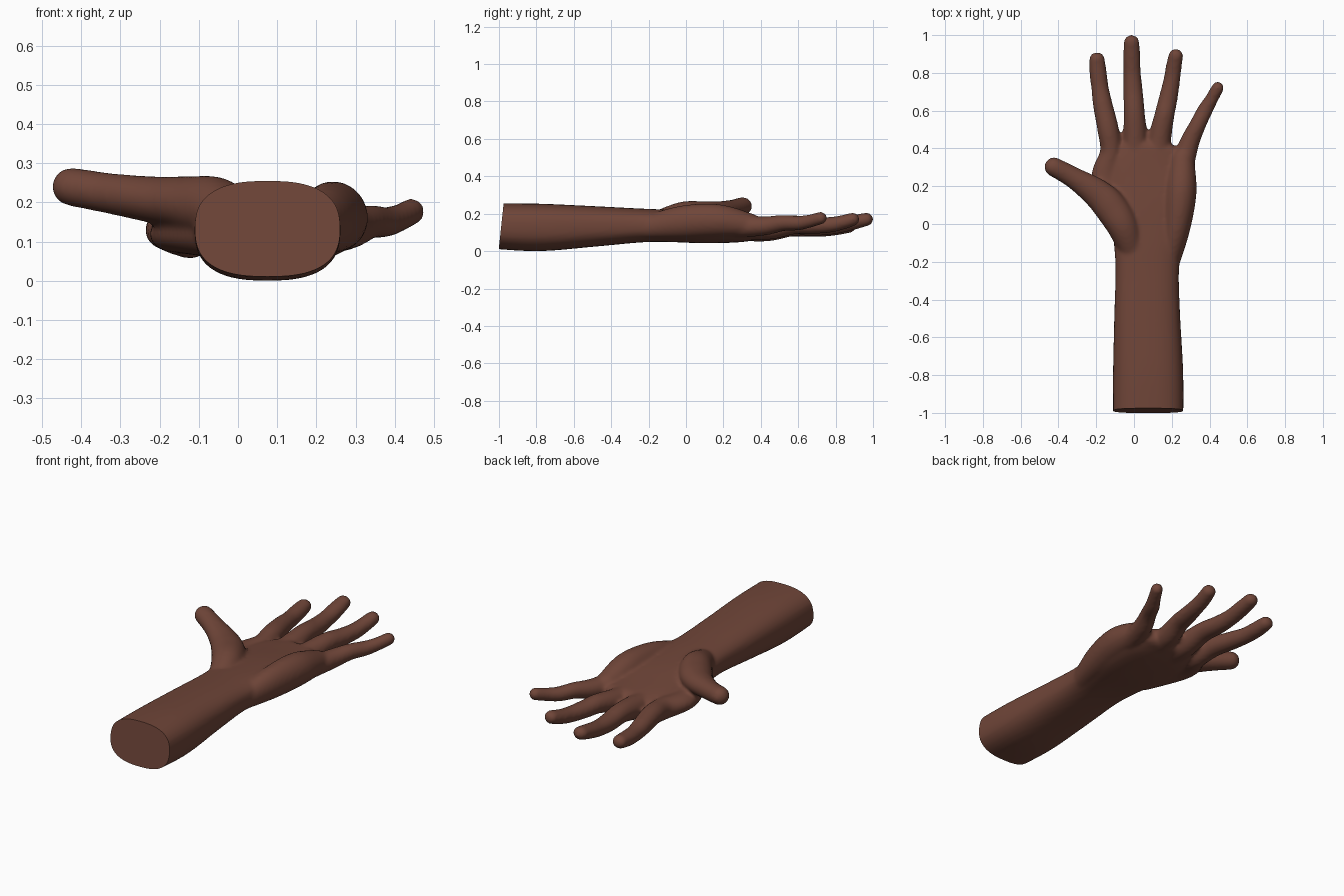
import bpy, bmesh, math
from mathutils import Vector

cube = bpy.data.objects.get("Cube")
if cube:
    bpy.data.objects.remove(cube, do_unlink=True)

skin = bpy.data.materials.new("brown skin")
skin.use_nodes = True
color = (0.16, 0.06, 0.04, 1)
skin.diffuse_color = color
skin.node_tree.nodes["Principled BSDF"].inputs["Base Color"].default_value = color

SIDES, STEPS = 32, 6
GROW = 0.003  # makes up for what smoothing shrinks


def spline(points):
    """Smooth the control rows (x, y, z, half width, half height)."""
    out, last = [], len(points) - 1
    for i in range(last):
        a, b = points[max(i - 1, 0)], points[i]
        c, d = points[i + 1], points[min(i + 2, last)]
        for s in range(STEPS):
            t = s / STEPS
            out.append([q + t * (r - p) / 2 + t * t * (2 * p - 5 * q + 4 * r - w) / 2
                        + t ** 3 * (3 * q - p - 3 * r + w) / 2
                        for p, q, r, w in zip(a, b, c, d)])
    return out + [list(points[-1])]


def limb(bm, points, power=2.0):
    """Sweep a rounded section along a path and close it with domed ends."""
    rows = spline(points)
    centres = [Vector(r[:3]) for r in rows]
    rings = []
    for i, r in enumerate(rows):
        along = (centres[min(i + 1, len(rows) - 1)] - centres[max(i - 1, 0)]).normalized()
        rings.append((centres[i], along, r[3] + GROW, r[4] + GROW))

    def dome(ring, sign):
        c, along, w, h = ring
        for k in range(1, 6):
            a = k * math.pi / 11
            yield c + along * (sign * h * math.sin(a)), along, w * math.cos(a), h * math.cos(a)

    rings = list(dome(rings[0], -1))[::-1] + rings + list(dome(rings[-1], 1))
    loops = []
    for c, along, w, h in rings:
        side = along.cross(Vector((0, 0, 1))).normalized()
        up = side.cross(along)
        loop = []
        for k in range(SIDES):
            a = 2 * math.pi * k / SIDES
            ca, sa = math.cos(a), math.sin(a)
            u = math.copysign(abs(ca) ** (2 / power), ca)
            v = math.copysign(abs(sa) ** (2 / power), sa)
            loop.append(bm.verts.new(c + side * (w * u) + up * (h * v)))
        loops.append(loop)
    for l, m in zip(loops, loops[1:]):
        for k in range(SIDES):
            n = (k + 1) % SIDES
            bm.faces.new((l[k], l[n], m[n], m[k]))
    bm.faces.new(loops[0][::-1])
    bm.faces.new(loops[-1])


bm = bmesh.new()

# Forearm, wrist and palm
limb(bm, [(.075, -1.1, .137, .182, .115), (.075, -.8, .127, .183, .124),
          (.07, -.5, .132, .172, .106), (.07, -.25, .137, .165, .088),
          (.075, -.1, .135, .18, .083), (.08, .1, .125, .205, .08),
          (.075, .28, .118, .205, .068), (.085, .39, .12, .17, .055)], 2.6)

# Thumb with its mound
limb(bm, [(0, -.17, .15, .06, .055), (-.055, -.02, .185, .08, .075),
          (-.125, .09, .198, .085, .066), (-.2, .165, .205, .075, .058),
          (-.32, .245, .222, .054, .049), (-.425, .303, .24, .048, .046)])

# Mound below the little finger
limb(bm, [(.19, -.2, .13, .05, .06), (.225, -.02, .155, .07, .085),
          (.248, .17, .162, .08, .086), (.255, .34, .14, .062, .06)])

# Index finger
limb(bm, [(-.05, .02, .12, .08, .06), (-.15, .23, .12, .073, .046),
          (-.122, .38, .115, .055, .055), (-.137, .5, .13, .054, .05),
          (-.165, .63, .125, .049, .045), (-.18, .72, .12, .043, .04),
          (-.19, .8, .125, .043, .038), (-.196, .873, .135, .038, .034)])

# Middle finger
limb(bm, [(0, .25, .11, .06, .05), (.006, .43, .115, .062, .06),
          (.002, .58, .135, .053, .05), (-.005, .7, .13, .049, .045),
          (-.01, .8, .135, .043, .04), (-.012, .88, .15, .043, .037),
          (-.013, .965, .17, .038, .033)])

# Ring finger
limb(bm, [(.12, .25, .115, .058, .05), (.135, .44, .12, .058, .056),
          (.16, .57, .14, .05, .048), (.18, .66, .137, .047, .043),
          (.2, .76, .14, .041, .039), (.21, .83, .152, .039, .036),
          (.222, .892, .17, .036, .033)])

# Little finger
limb(bm, [(.25, .28, .13, .06, .055), (.29, .42, .135, .05, .048),
          (.335, .52, .15, .041, .04), (.375, .6, .15, .038, .036),
          (.41, .66, .16, .032, .032), (.443, .72, .177, .03, .031)])

bmesh.ops.recalc_face_normals(bm, faces=bm.faces)
mesh = bpy.data.meshes.new("hand_and_forearm")
bm.to_mesh(mesh)
bm.free()
hand = bpy.data.objects.new("hand_and_forearm", mesh)
bpy.context.collection.objects.link(hand)

# Fuse the limbs into one skin and soften the joins
fuse = hand.modifiers.new("fuse", 'REMESH')
fuse.mode = 'VOXEL'
fuse.voxel_size = 0.01
soften = hand.modifiers.new("soften", 'SMOOTH')
soften.factor = 0.5
soften.iterations = 8
depsgraph = bpy.context.evaluated_depsgraph_get()
fused = bpy.data.meshes.new_from_object(hand.evaluated_get(depsgraph))
hand.modifiers.clear()

# Flat, slightly tilted cut at the end of the forearm
bm = bmesh.new()
bm.from_mesh(fused)
cut = bmesh.ops.bisect_plane(bm, geom=bm.verts[:] + bm.edges[:] + bm.faces[:],
                             plane_co=(0, -1, .02), plane_no=(0, -.235, .025),
                             clear_outer=True)
rim = [e for e in cut["geom_cut"] if isinstance(e, bmesh.types.BMEdge)]
bmesh.ops.holes_fill(bm, edges=rim, sides=0)
bmesh.ops.recalc_face_normals(bm, faces=bm.faces)
bm.to_mesh(fused)
bm.free()
hand.data = fused
fused.materials.clear()
fused.materials.append(skin)

bpy.ops.object.select_all(action='DESELECT')
hand.select_set(True)
bpy.context.view_layer.objects.active = hand
bpy.ops.object.shade_smooth_by_angle(angle=math.radians(50))
